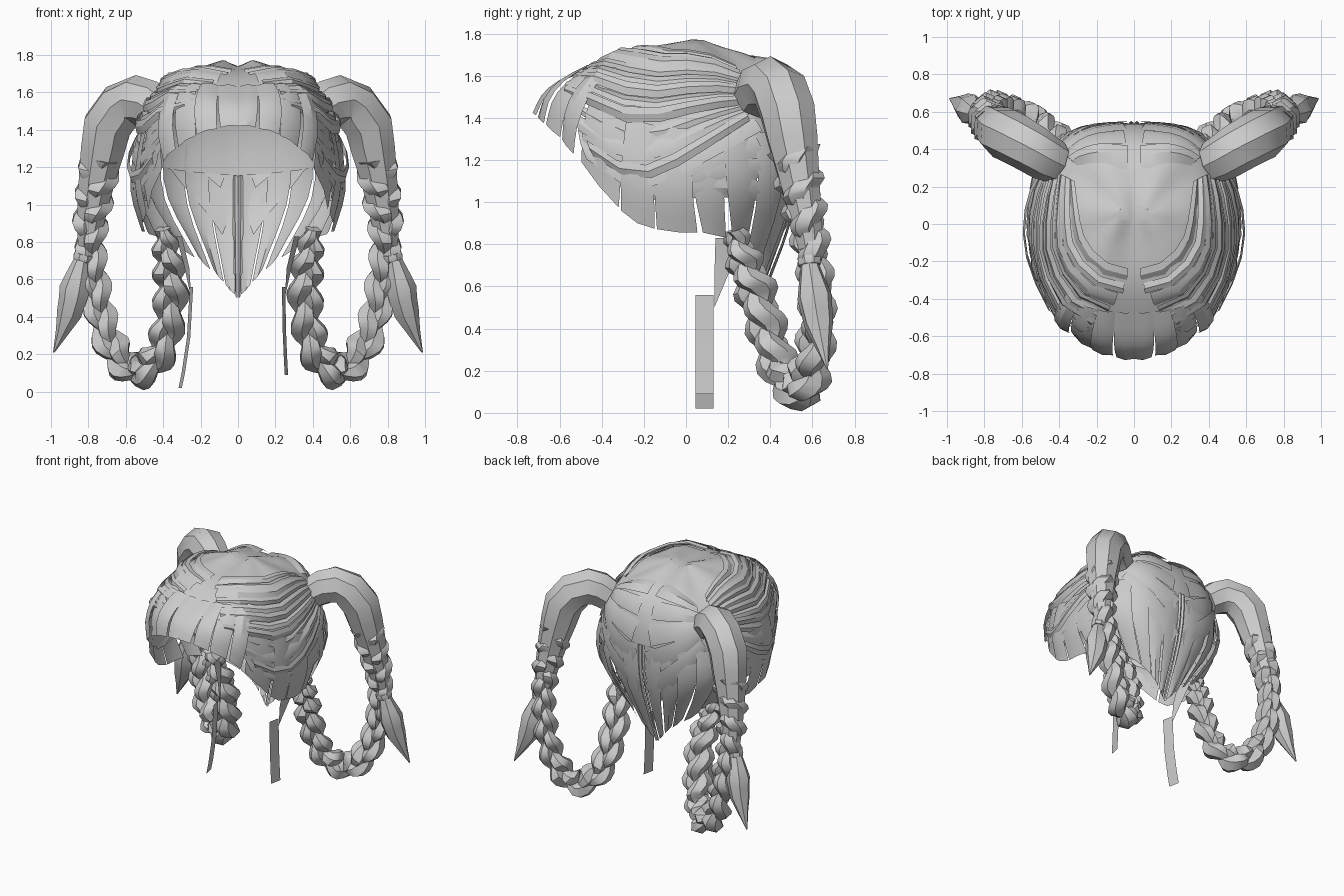
import bpy, math, random
from mathutils import Vector as V

if "Cube" in bpy.data.objects:
    bpy.data.objects.remove(bpy.data.objects["Cube"])

random.seed(4)

# Half-scalp guide lines, crown to rim, running from front centre to back centre
GUIDES = [
    [(0, .02, 1.74), (0, -.3, 1.70), (0, -.53, 1.60), (0, -.66, 1.52), (0, -.72, 1.42)],
    [(.07, .02, 1.77), (.22, -.28, 1.71), (.33, -.45, 1.59), (.36, -.54, 1.44), (.35, -.57, 1.28)],
    [(.09, .04, 1.77), (.36, -.12, 1.66), (.48, -.2, 1.45), (.52, -.23, 1.15), (.49, -.24, .91)],
    [(.09, .06, 1.77), (.37, .08, 1.66), (.51, .08, 1.42), (.55, .08, 1.1), (.47, .12, .85)],
    [(.07, .08, 1.77), (.34, .28, 1.61), (.46, .33, 1.4), (.48, .35, 1.1), (.31, .30, .78)],
    [(.05, .1, 1.76), (.2, .38, 1.65), (.28, .48, 1.4), (.28, .48, 1.05), (.14, .36, .66)],
    [(0, .1, 1.74), (0, .4, 1.64), (0, .53, 1.4), (0, .51, 1.0), (0, .34, .5)],
]


def catmull(pts, s, before=None):
    """Smooth curve through pts; s runs from 0 to len(pts)-1."""
    n = len(pts) - 1
    s = min(max(s, 0), n)
    i = min(int(s), n - 1)
    f = s - i
    b, c = V(pts[i]), V(pts[i + 1])
    a = V(pts[i - 1]) if i > 0 else (before or 2 * b - c)
    d = V(pts[i + 2]) if i + 2 <= n else 2 * c - b
    return .5 * (2 * b + (c - a) * f + (2 * a - 5 * b + 4 * c - d) * f**2
                 + (3 * b - a - 3 * c + d) * f**3)


def scalp(u, t, off=0):
    """Point on the scalp, lifted off along its normal."""
    def at(u, t):
        ring = [catmull(g, t) for g in GUIDES]
        return catmull(ring, u, V((-ring[1].x, ring[1].y, ring[1].z)))
    u, t = min(max(u, 0), 6), min(max(t, 0), 4)
    p = at(u, t)
    if off:
        e = .05
        n = (at(min(u + e, 6), t) - at(max(u - e, 0), t)).cross(
            at(u, min(t + e, 4)) - at(u, max(t - e, 0)))
        n.normalize()
        if n.dot(p - V((0, -.05, 1.2))) < 0:
            n = -n
        p = p + n * off
        p.x = max(p.x, 0)
    return p


def make(name, verts, faces, mirror=True, angle=40):
    me = bpy.data.meshes.new(name)
    me.from_pydata([tuple(v) for v in verts], [], faces)
    me.update()
    me.shade_smooth()
    me.set_sharp_from_angle(angle=math.radians(angle))
    ob = bpy.data.objects.new(name, me)
    bpy.context.collection.objects.link(ob)
    if mirror:
        m = ob.modifiers.new("Mirror", 'MIRROR')
        m.use_clip = True
        m.merge_threshold = .0005
    return ob


def grid(rows, cols, base=0, wrap=False):
    return [(base + r * cols + c, base + (r + 1) * cols + c,
             base + (r + 1) * cols + (c + 1) % cols, base + r * cols + (c + 1) % cols)
            for r in range(rows - 1) for c in range(cols if wrap else cols - 1)]


def locks(name, specs):
    """Flat curved hair locks: (u0, t0, u1, t1, width start, width end, lift, bow)."""
    verts, faces = [], []
    for u0, t0, u1, t1, w0, w1, lift, bow in specs:
        base = len(verts)
        d = V((u1 - u0, t1 - t0)).normalized()
        tilt = random.uniform(-.012, .012)
        for r in range(7):
            f = r / 6
            hump = math.sin(math.pi * f)
            w = (w0 + (w1 - w0) * f) / 2
            u, t = u0 + (u1 - u0) * f, t0 + (t1 - t0) * f - bow * hump
            for k in (-1, 0, 1):
                verts.append(scalp(u - d.y * w * k, t + d.x * w * k,
                                   lift * (.3 + .7 * hump) + tilt * k + (.012 if k == 0 else .002)))
        faces += grid(7, 3, base)
    return make(name, verts, faces, angle=30)


def frames(path, n):
    """Evenly sampled points with two side vectors."""
    top = len(path) - 1
    side = V((-.4, .92, 0))
    for i in range(n):
        s = top * i / (n - 1)
        p = catmull(path, s)
        tan = (catmull(path, s + .02) - catmull(path, s - .02)).normalized()
        a = side.cross(tan).normalized()
        yield i / (n - 1), p, a, tan.cross(a)


def lerp(vals, f):
    s = f * (len(vals) - 1)
    i = min(int(s), len(vals) - 2)
    return vals[i] + (vals[i + 1] - vals[i]) * (s - i)


def tube(name, path, radii, n, sides=8):
    verts = []
    for f, p, a, b in frames(path, n):
        r = lerp(radii, f)
        verts += [p + r * (a * math.cos(2 * math.pi * k / sides) + b * math.sin(2 * math.pi * k / sides))
                  for k in range(sides)]
    faces = grid(n, sides, 0, True)
    faces += [tuple(range(sides)), tuple(range((n - 1) * sides, n * sides))]
    return make(name, verts, faces)


def braid(name, path, radii, turns, n=64, sides=6):
    """Three fat strands woven round a path."""
    verts, faces = [], []
    for strand in range(3):
        base = len(verts)
        for f, p, a, b in frames(path, n):
            r = lerp(radii, f)
            ph = 2 * math.pi * (turns * f + strand / 3)
            c = p + a * r * .38 * math.sin(ph) + b * r * .34 * math.sin(2 * ph)
            q = r * (.56 - .14 * math.cos(2 * ph))
            verts += [c + q * (a * math.cos(2 * math.pi * k / sides) + 1.2 * b * math.sin(2 * math.pi * k / sides))
                      for k in range(sides)]
        faces += grid(n, sides, base, True)
        faces += [tuple(range(base, base + sides)),
                  tuple(range(base + (n - 1) * sides, base + n * sides))]
    return make(name, verts, faces)


# Scalp shell, shorter at the front, with the crown closed
U, T = 25, 11
shell = [scalp(6 * i / (U - 1), (2.0 + .65 * min(1, i / 10)) * j / (T - 1))
         for j in range(T) for i in range(U)]
make("scalp_shell", shell, grid(T, U) + [tuple(range(U))])

# Fringe locks and hanging locks round the rim, with slits between them
hang, u = [], 0
while u < 5.95:
    front = u < 1.2
    w = min(random.uniform(.28, .36) if front else random.uniform(.42, .6), 6 - u)
    hang.append((u + w / 2, 1.7 if front else 2.25, u + w / 2 + random.uniform(-.03, .03), 4,
                 w * 1.06, w * random.uniform(.75, .95), random.uniform(0, .02), 0))
    u += w
locks("hanging_locks", hang)

# Narrow locks swept from the parting and fringe back to the pigtail root
swept = []
for i in range(11):
    f = i / 10
    swept.append((.12 + 1.2 * f * f + random.uniform(0, .2), .9 + 2.5 * f, 3.8, .9 + 1.1 * f,
                  random.uniform(.2, .34), .16, random.uniform(.0, .035), .2 * (1 - f)))
# Broad panels low on the sides
for i in range(4):
    swept.append((1.25 + .3 * i, 3.55 - .1 * i, 4.0, 2.1 + .35 * i, .42, .3, random.uniform(0, .02), .1))
# Locks pulled sideways across the back of the head
for i in range(5):
    swept.append((5.8, .8 + .6 * i, 4.3, 1.1 + .25 * i, .5, .3, .012, 0))
locks("swept_locks", swept)

# Smooth upper pigtail arching out of the scalp
tube("pigtail", [(.42, .33, 1.50), (.50, .37, 1.55), (.59, .43, 1.55), (.69, .48, 1.44),
                 (.725, .51, 1.28), (.76, .54, 1.1), (.785, .57, .92), (.80, .59, .78)],
     [.115, .13, .135, .14, .125, .10, .08, .06], 10)

# Looped braid from the pigtail, round the bottom and up under the head
braid("looped_braid", [(.73, .51, 1.25), (.76, .54, 1.08), (.785, .57, .92), (.785, .60, .75),
                       (.76, .62, .57), (.725, .62, .38), (.65, .59, .2), (.53, .54, .11),
                       (.42, .45, .2), (.37, .39, .38), (.36, .33, .58), (.38, .27, .74), (.40, .23, .87)],
      [.115, .11, .10, .085, .085, .09, .1, .1, .095, .095, .1, .085, .05], 4.6)

# Loose tail end and its tie
tube("tail_end", [(.82, .58, .76), (.84, .59, .68), (.87, .61, .55), (.90, .63, .42), (.985, .67, .21)],
     [.03, .05, .085, .07, .004], 9, 7)
tube("tail_tie", [(.82, .58, .74), (.825, .585, .72), (.83, .587, .70)], [.055, .06, .055], 3, 8)

# Thin loose strands in front of the braids
for name, s, low in (("right_strand", 1, .09), ("left_strand", -1, .02)):
    x0, x1 = (.235, .25) if s > 0 else (.24, .30)
    vs = []
    for f in (0, .5, .85, 1):
        x, z = x0 + (x1 - x0) * f * f, .56 + (low - .56) * f
        vs += [(s * x, .045, z), (s * (x + .018), .13, z)]
    make(name, vs, grid(4, 2), mirror=False)
make("nape_strand", [(.30, .14, .83), (.33, .26, .83), (.26, .135, .66), (.29, .21, .68), (.25, .135, .50)],
     [(0, 2, 3, 1), (2, 4, 3)])
